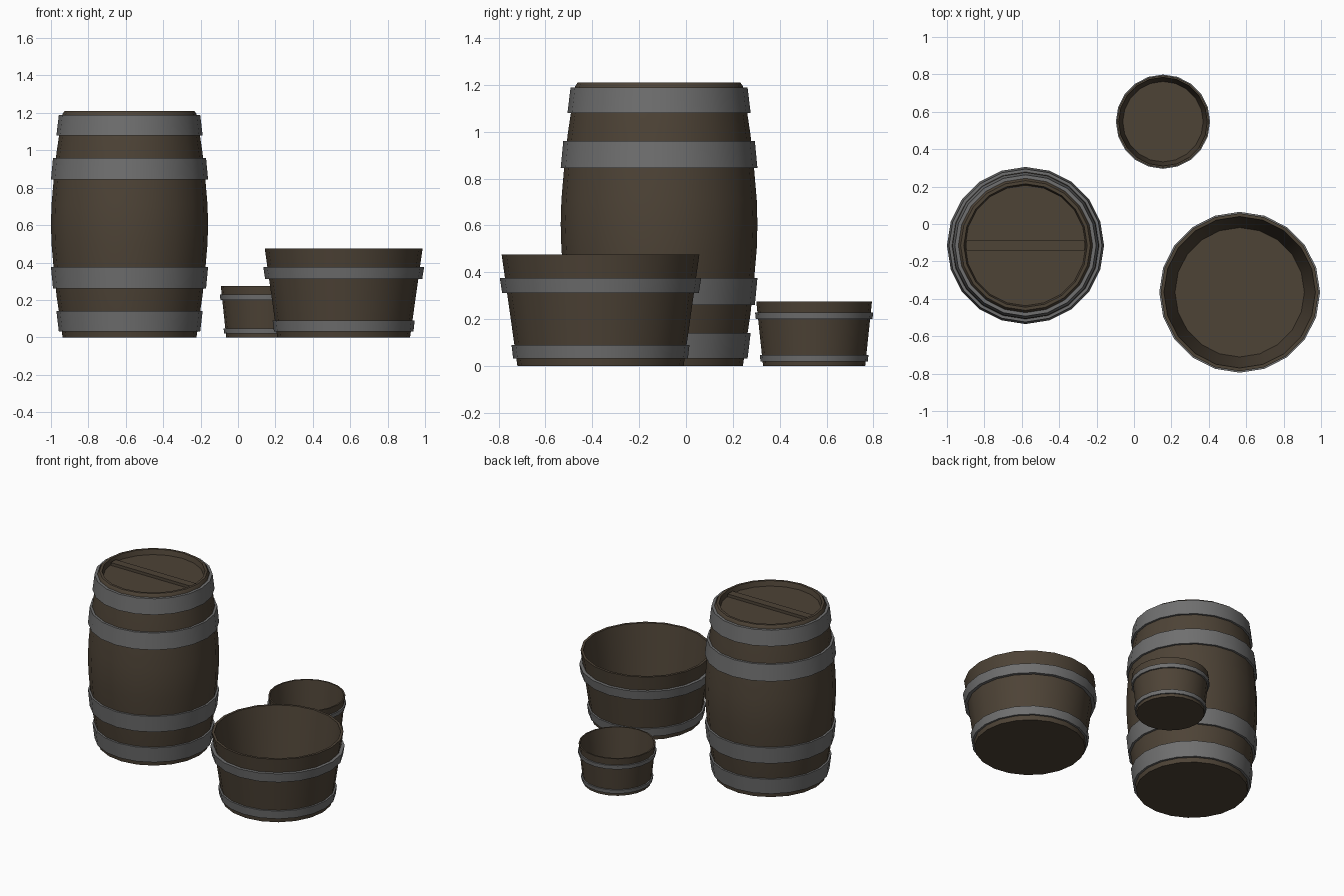
import bpy, bmesh, math

if "Cube" in bpy.data.objects:
    bpy.data.objects.remove(bpy.data.objects["Cube"])

SIDES = 20


def material(name, rgb):
    m = bpy.data.materials.new(name)
    m.diffuse_color = (*rgb, 1)
    m.use_nodes = True
    m.node_tree.nodes["Principled BSDF"].inputs["Base Color"].default_value = m.diffuse_color
    return m


WOOD = material("dark_wood", (0.075, 0.056, 0.037))
IRON = material("iron", (0.16, 0.16, 0.16))


def finish(bm, name, mat, loc):
    bmesh.ops.recalc_face_normals(bm, faces=bm.faces)
    me = bpy.data.meshes.new(name)
    bm.to_mesh(me)
    bm.free()
    ob = bpy.data.objects.new(name, me)
    ob.location = loc
    me.materials.append(mat)
    bpy.context.collection.objects.link(ob)
    bpy.ops.object.select_all(action='DESELECT')
    ob.select_set(True)
    bpy.context.view_layer.objects.active = ob
    bpy.ops.object.shade_smooth_by_angle(angle=math.radians(28))
    return ob


def lathe(name, profile, mat, center, ring=False):
    """Turn (radius, z) points about z; ends are capped, or joined for a ring."""
    bm = bmesh.new()
    loops = []
    for r, z in profile:
        loops.append([bm.verts.new((r * math.cos(a), r * math.sin(a), z))
                      for a in (2 * math.pi * i / SIDES for i in range(SIDES))])
    pairs = list(zip(loops, loops[1:]))
    if ring:
        pairs.append((loops[-1], loops[0]))
    else:
        bm.faces.new(loops[0])
        bm.faces.new(loops[-1])
    for a, b in pairs:
        for i in range(SIDES):
            j = (i + 1) % SIDES
            bm.faces.new((a[i], a[j], b[j], b[i]))
    return finish(bm, name, mat, (*center, 0))


def hoop(name, z0, r0, z1, r1, center, depth=0.025):
    lathe(name, [(r0 - depth, z0), (r0, z0), (r1, z1), (r1 - depth, z1)],
          IRON, center, ring=True)


# Barrel: bulging staves with a recessed lid
barrel = (-0.58, -0.115)
lathe("barrel_body", [(0.358, 0), (0.375, 0.12), (0.39, 0.22), (0.405, 0.36),
                      (0.417, 0.5), (0.42, 0.605), (0.417, 0.71), (0.405, 0.85),
                      (0.39, 0.99), (0.375, 1.09), (0.358, 1.195), (0.347, 1.21),
                      (0.33, 1.21), (0.322, 1.175)], WOOD, barrel)
for tag, z0, r0, z1, r1 in (("outer", 1.08, 0.391, 1.188, 0.378),
                            ("inner", 0.845, 0.42, 0.96, 0.409)):
    hoop("barrel_upper_%s_hoop" % tag, z0, r0, z1, r1, barrel)
    hoop("barrel_lower_%s_hoop" % tag, 1.22 - z1, r1, 1.22 - z0, r0, barrel)

# Slat across the lid
bm = bmesh.new()
bmesh.ops.create_cube(bm, size=1)
bmesh.ops.scale(bm, vec=(0.63, 0.055, 0.03), verts=bm.verts)
finish(bm, "barrel_lid_slat", WOOD, (barrel[0], barrel[1], 1.18))

# Large open tub
tub = (0.565, -0.365)
lathe("tub_body", [(0.355, 0), (0.422, 0.475), (0.405, 0.475), (0.346, 0.05)],
      WOOD, tub)
hoop("tub_lower_hoop", 0.032, 0.373, 0.09, 0.38, tub)
hoop("tub_upper_hoop", 0.312, 0.42, 0.376, 0.43, tub)

# Small open bucket
bucket = (0.155, 0.547)
lathe("bucket_body", [(0.218, 0), (0.247, 0.275), (0.237, 0.275), (0.215, 0.05)],
      WOOD, bucket)
hoop("bucket_lower_hoop", 0.02, 0.229, 0.046, 0.232, bucket, 0.016)
hoop("bucket_upper_hoop", 0.2, 0.249, 0.228, 0.252, bucket, 0.016)
